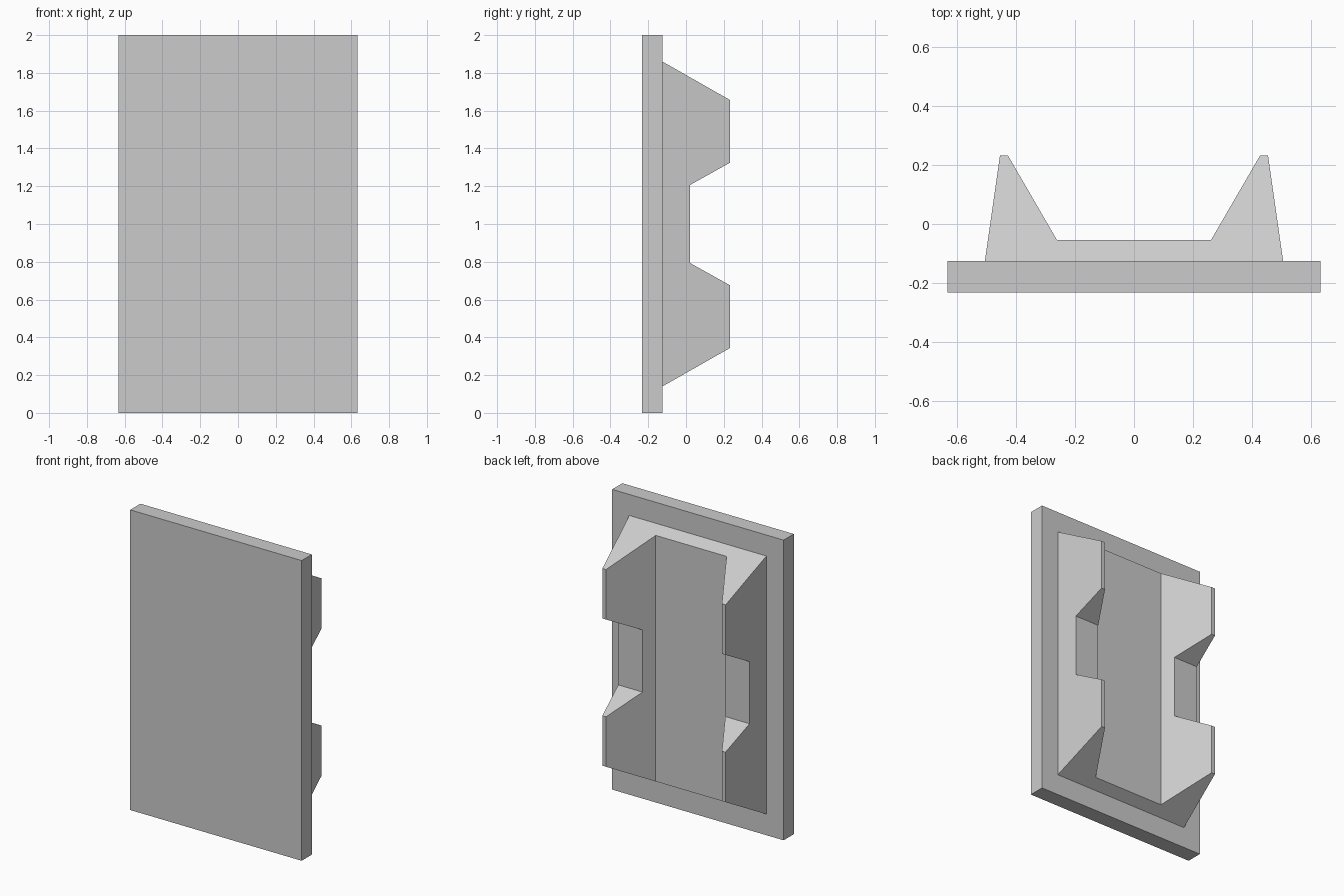
import bpy
import bmesh
from mathutils import Vector

cube = bpy.data.objects.get("Cube")
if cube:
    bpy.data.objects.remove(cube, do_unlink=True)

grey = bpy.data.materials.new("plain_grey")
grey.use_nodes = True
colour = (0.6, 0.6, 0.6, 1)
grey.diffuse_color = colour
grey.node_tree.nodes["Principled BSDF"].inputs["Base Color"].default_value = colour


def prism(name, points, direction):
    """Extrude a closed outline along a direction."""
    bm = bmesh.new()
    face = bm.faces.new([bm.verts.new(p) for p in points])
    new = bmesh.ops.extrude_face_region(bm, geom=[face])["geom"]
    verts = [v for v in new if isinstance(v, bmesh.types.BMVert)]
    bmesh.ops.translate(bm, verts=verts, vec=Vector(direction))
    bmesh.ops.recalc_face_normals(bm, faces=bm.faces)
    mesh = bpy.data.meshes.new(name)
    bm.to_mesh(mesh)
    bm.free()
    mesh.materials.append(grey)
    obj = bpy.data.objects.new(name, mesh)
    bpy.context.collection.objects.link(obj)
    return obj


FRONT, SEAT, BACK = -0.232, -0.125, 0.232
HALF = 0.632

# Flat front plate
prism("front_plate",
      [(-HALF, FRONT, 0), (HALF, FRONT, 0), (HALF, SEAT, 0), (-HALF, SEAT, 0)],
      (0, 0, 2))

# Rear bracket: channel section with two tapering flanges
half = [(0.505, SEAT), (0.454, BACK), (0.427, BACK), (0.261, -0.054)]
section = half + [(-x, y) for x, y in reversed(half)]
bracket = prism("rear_bracket", [(x, y, 0) for x, y in section], (0, 0, 2))

# Side outline: sloped ends and a notch at mid height
upper = [(SEAT, 1.86), (BACK, 1.657), (BACK, 1.324), (0.022, 1.207)]
outline = upper + [(y, 2 - z) for y, z in reversed(upper)]
cutter = prism("bracket_outline_cutter", [(-1, y, z) for y, z in outline], (2, 0, 0))
cutter.hide_render = True
cutter.hide_viewport = True

trim = bracket.modifiers.new("side_outline", "BOOLEAN")
trim.operation = "INTERSECT"
trim.solver = "EXACT"
trim.object = cutter
